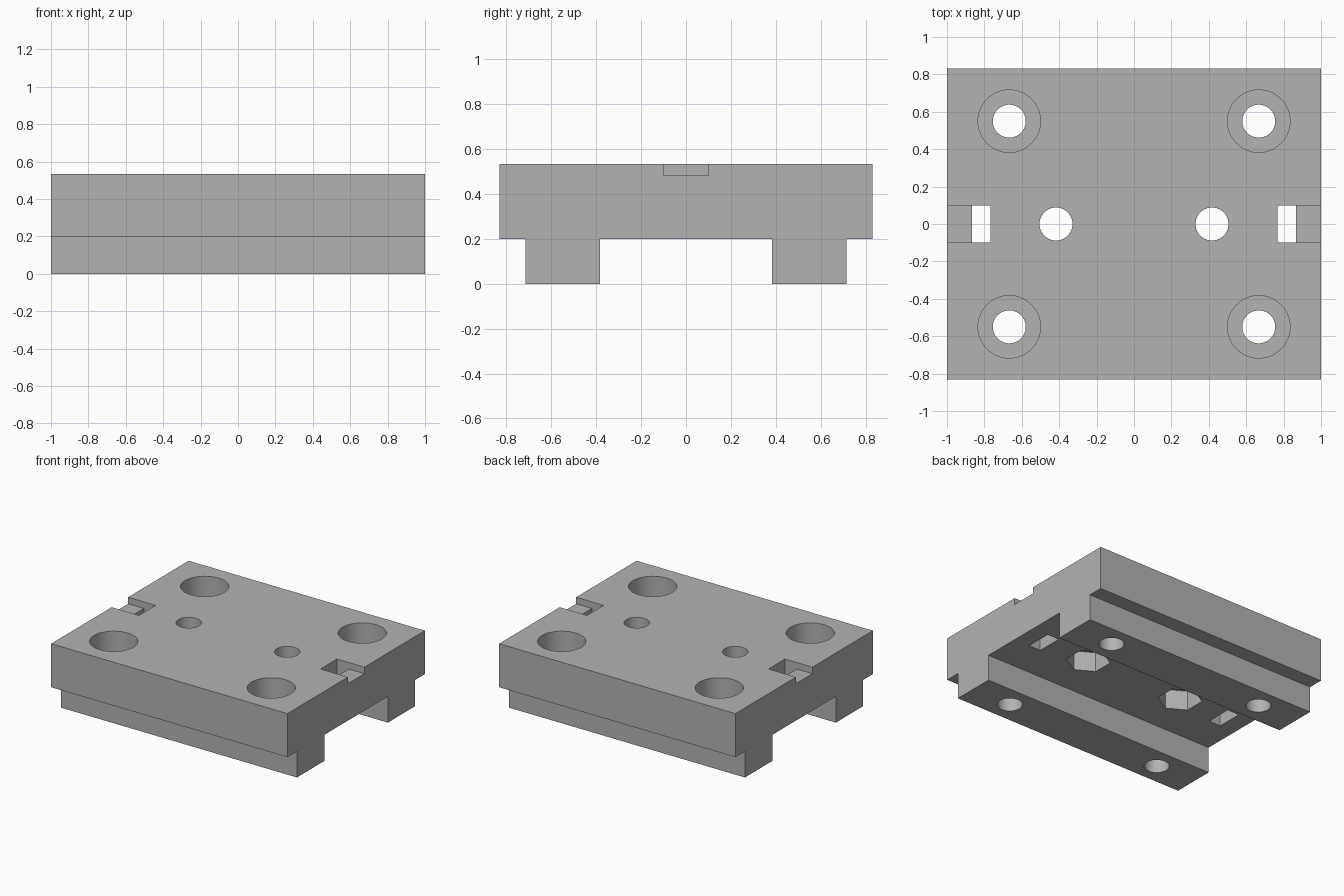
import bpy, bmesh, math
from mathutils import Matrix

if "Cube" in bpy.data.objects:
    bpy.data.objects.remove(bpy.data.objects["Cube"])

TOP, SHOULDER = 0.533, 0.2
HALF_X, HALF_Y = 1.0, 0.831
RAIL_IN, RAIL_OUT = 0.384, 0.715
OVER = 0.1  # how far cutters reach past the surface

grey = bpy.data.materials.new("plain grey")
grey.use_nodes = True
colour = (0.45, 0.45, 0.45, 1)
grey.diffuse_color = colour
grey.node_tree.nodes["Principled BSDF"].inputs["Base Color"].default_value = colour


def make_object(name, bm):
    bmesh.ops.recalc_face_normals(bm, faces=bm.faces)
    mesh = bpy.data.meshes.new(name)
    bm.to_mesh(mesh)
    bm.free()
    mesh.materials.append(grey)
    obj = bpy.data.objects.new(name, mesh)
    bpy.context.collection.objects.link(obj)
    return obj


# Plate with two rails underneath: a mirrored profile extruded along x
half = [(RAIL_IN, SHOULDER), (RAIL_IN, 0), (RAIL_OUT, 0),
        (RAIL_OUT, SHOULDER), (HALF_Y, SHOULDER), (HALF_Y, TOP)]
profile = half + [(-y, z) for y, z in reversed(half)]
bm = bmesh.new()
face = bm.faces.new([bm.verts.new((-HALF_X, y, z)) for y, z in profile])
side = bmesh.ops.extrude_face_region(bm, geom=[face])
bmesh.ops.translate(bm, vec=(2 * HALF_X, 0, 0),
                    verts=[v for v in side["geom"] if isinstance(v, bmesh.types.BMVert)])
plate = make_object("mounting_plate", bm)
cutters = []


def add_cutter(name, bm):
    obj = make_object(name, bm)
    obj.hide_render = True
    cutters.append(obj)
    mod = plate.modifiers.new(name, 'BOOLEAN')
    mod.operation = 'DIFFERENCE'
    mod.solver = 'EXACT'
    mod.object = obj


def cut_round(name, x, y, radius, low, high, sides=64, turn=0):
    bm = bmesh.new()
    place = Matrix.Translation((x, y, (low + high) / 2)) @ Matrix.Rotation(turn, 4, 'Z')
    bmesh.ops.create_cone(bm, cap_ends=True, segments=sides, radius1=radius,
                          radius2=radius, depth=high - low, matrix=place)
    add_cutter(name, bm)


def cut_box(name, x1, x2, y, low, high):
    bm = bmesh.new()
    place = Matrix.Translation(((x1 + x2) / 2, 0, (low + high) / 2))
    bmesh.ops.create_cube(bm, size=1, matrix=place @ Matrix.Diagonal(
        (abs(x2 - x1), 2 * y, high - low, 1)))
    add_cutter(name, bm)


for s in (-1, 1):
    # Counterbored screw holes through the rails
    for y in (-0.55, 0.55):
        cut_round("screw_hole", s * 0.667, y, 0.088, -OVER, TOP + OVER)
        cut_round("counterbore", s * 0.667, y, 0.167, 0.23, TOP + OVER)
    # Centre bolt holes with hexagonal nut pockets below
    cut_round("bolt_hole", s * 0.417, 0, 0.088, SHOULDER - OVER, TOP + OVER)
    cut_round("nut_pocket", s * 0.417, 0, 0.155, SHOULDER - OVER, 0.35, 6, math.radians(0))
    # End slots with a shallow notch out to the edge
    cut_box("end_slot", s * 0.768, s * 0.867, 0.1, SHOULDER - OVER, TOP + OVER)
    cut_box("edge_notch", s * 0.82, s * (HALF_X + OVER), 0.1, 0.483, TOP + OVER)

# Bake the cuts and drop the cutters
graph = bpy.context.evaluated_depsgraph_get()
baked = bpy.data.meshes.new_from_object(plate.evaluated_get(graph))
plate.modifiers.clear()
plate.data = baked
baked.materials.clear()
baked.materials.append(grey)
for poly in baked.polygons:
    poly.material_index = 0
for obj in cutters:
    bpy.data.objects.remove(obj)

# Smooth the bores, keep the rims crisp
bpy.ops.object.select_all(action='DESELECT')
plate.select_set(True)
bpy.context.view_layer.objects.active = plate
bpy.ops.object.shade_smooth_by_angle(angle=math.radians(30))
